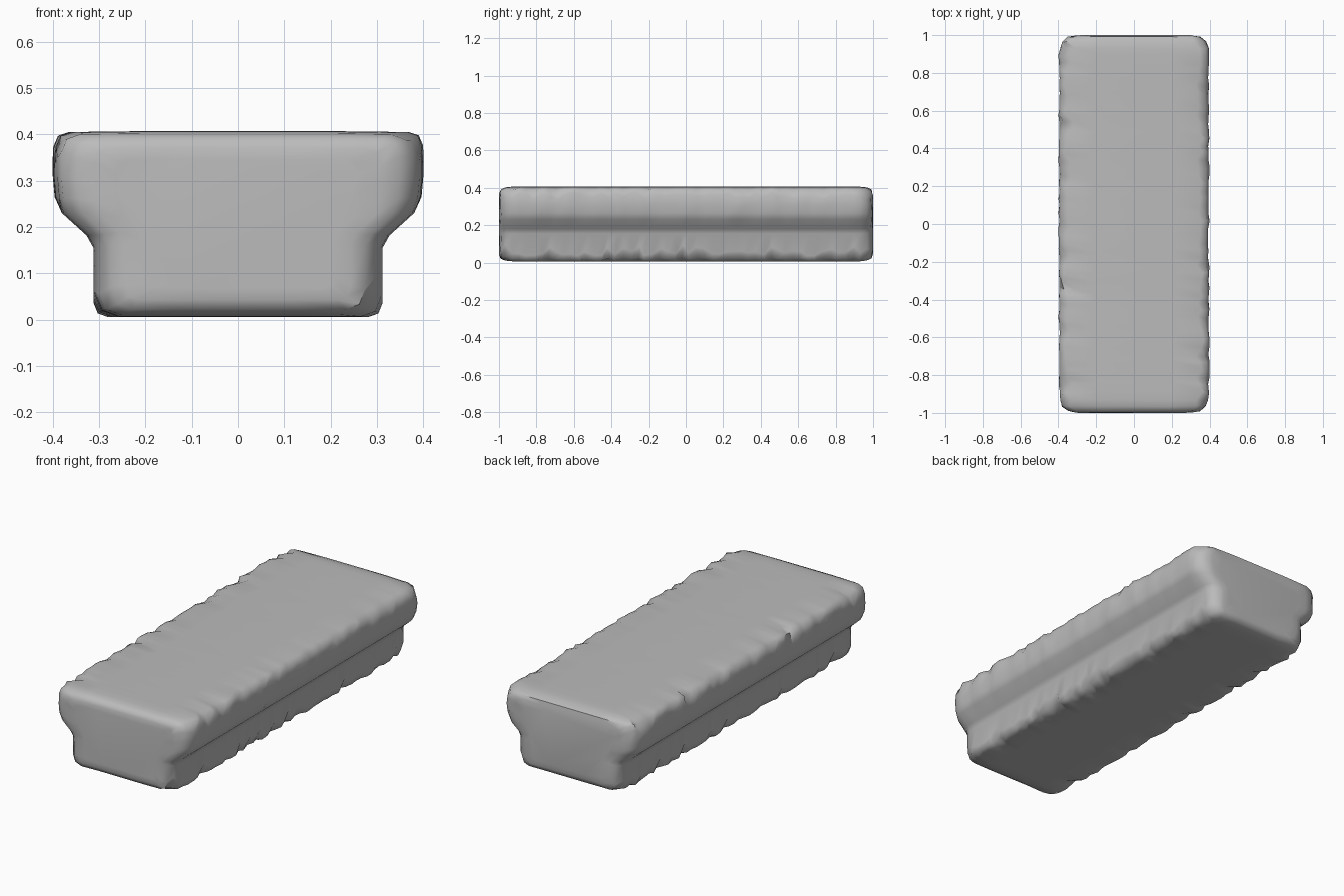
import bpy
import bmesh
import math
import random

random.seed(7)

cube = bpy.data.objects.get("Cube")
if cube:
    bpy.data.objects.remove(cube, do_unlink=True)

TOP, BOTTOM, MID = 0.407, 0.006, 0.21
HALF_TOP, HALF_BOTTOM = 0.4, 0.312

stone = bpy.data.materials.new("stone_grey")
stone.use_nodes = True
grey = (0.5, 0.5, 0.5, 1)
stone.diffuse_color = grey
stone.node_tree.nodes["Principled BSDF"].inputs["Base Color"].default_value = grey


def chip():
    """Size of the worn corner: mostly small, now and then a deep chip."""
    return random.uniform(0.03, 0.055) + (random.random() ** 4) * 0.04


def half_profile():
    """One side of the cross-section, bottom to top, with chipped corners."""
    b, t = chip(), chip()
    wide = HALF_TOP - random.uniform(0, 0.008)
    return [
        (0.15, BOTTOM),
        (HALF_BOTTOM - b, BOTTOM),
        (HALF_BOTTOM - b * 0.3, BOTTOM + b * 0.25),
        (HALF_BOTTOM, BOTTOM + b),
        (HALF_BOTTOM, 0.155),
        (0.327, 0.182),
        (0.38, 0.23),
        (wide - 0.004, 0.265),
        (wide, 0.31),
        (wide, TOP - t),
        (wide - t * 0.3, TOP - t * 0.3),
        (wide - t, TOP - 0.002),
        (0.2, TOP),
    ]


def station(bm, y, sx=1.0, sz=1.0, wobble=0.0):
    """Closed ring of vertices across the block."""
    right = half_profile()
    left = [(-x, z) for x, z in reversed(half_profile())]
    ring = []
    for x, z in right + left:
        dy = random.uniform(-wobble, wobble)
        ring.append(bm.verts.new((x * sx, y + dy, MID + (z - MID) * sz)))
    return ring


# Stone block: chipped cross-sections lofted along its length, rounded at the ends
bm = bmesh.new()
ends = [(0.997, 0.78, 0.82), (0.99, 0.88, 0.92), (0.965, 0.955, 0.975), (0.93, 0.99, 0.995)]
rings = [station(bm, -y, sx, sz, 0.003) for y, sx, sz in ends]
COUNT = 46
for i in range(COUNT):
    rings.append(station(bm, -0.89 + 1.78 * i / (COUNT - 1), wobble=0.01))
rings += [station(bm, y, sx, sz, 0.003) for y, sx, sz in reversed(ends)]

for a, b in zip(rings, rings[1:]):
    n = len(a)
    for i in range(n):
        j = (i + 1) % n
        bm.faces.new((a[i], a[j], b[j], b[i]))

# End faces, slightly inset so the broken edge stays soft
for ring in (rings[0], rings[-1]):
    y = ring[0].co.y
    sign = math.copysign(1, y)
    inner = [bm.verts.new((v.co.x * 0.85, sign, MID + (v.co.z - MID) * 0.85)) for v in ring]
    n = len(ring)
    for i in range(n):
        j = (i + 1) % n
        bm.faces.new((ring[i], ring[j], inner[j], inner[i]))
    bm.faces.new(inner)

bmesh.ops.recalc_face_normals(bm, faces=bm.faces)
mesh = bpy.data.meshes.new("stone_block")
bm.to_mesh(mesh)
bm.free()
mesh.materials.append(stone)
block = bpy.data.objects.new("stone_block", mesh)
bpy.context.collection.objects.link(block)

bpy.ops.object.select_all(action="DESELECT")
block.select_set(True)
bpy.context.view_layer.objects.active = block
bpy.ops.object.shade_smooth_by_angle(angle=math.radians(50))
